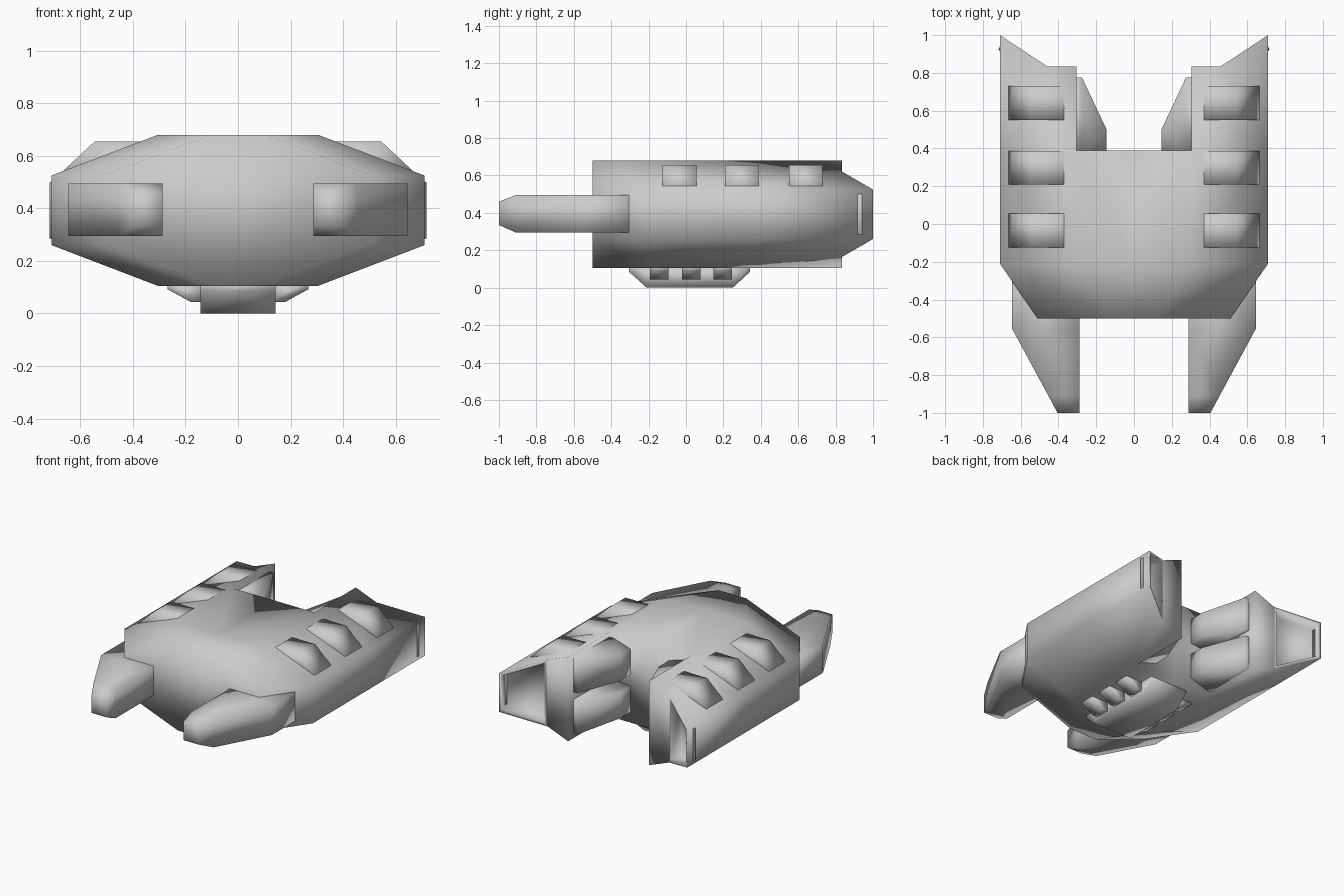
import bpy, bmesh

if "Cube" in bpy.data.objects:
    bpy.data.objects.remove(bpy.data.objects["Cube"])


def make(name, verts, faces, recess=None):
    """Build the +x half of a part, smooth it and mirror it across x = 0."""
    bm = bmesh.new()
    vs = [bm.verts.new(v) for v in verts]
    fs = [bm.faces.new([vs[i] for i in f]) for f in faces]
    bmesh.ops.recalc_face_normals(bm, faces=bm.faces)
    if recess is not None:
        bmesh.ops.inset_region(bm, faces=[fs[recess]], thickness=0.03)
        bmesh.ops.inset_region(bm, faces=[fs[recess]], thickness=0.015, depth=-0.07)
    for f in bm.faces:
        f.smooth = True
    me = bpy.data.meshes.new(name)
    bm.to_mesh(me)
    bm.free()
    ob = bpy.data.objects.new(name, me)
    bpy.context.collection.objects.link(ob)
    mod = ob.modifiers.new("mirror", "MIRROR")
    mod.use_clip = True
    mod.merge_threshold = 0.0005
    return ob


def loft(name, rings):
    """Closed solid through rings with equal point counts."""
    n = len(rings[0])
    verts = [p for r in rings for p in r]
    faces = [list(range(n)), list(range(len(verts) - n, len(verts)))]
    for k in range(len(rings) - 1):
        for i in range(n):
            j = (i + 1) % n
            faces.append([k * n + i, k * n + j, (k + 1) * n + j, (k + 1) * n + i])
    return make(name, verts, faces)


def box_y(y, x0, x1, z0, z1):
    return [(x0, y, z0), (x1, y, z0), (x1, y, z1), (x0, y, z1)]


def extrude_y(name, profile, y0, y1):
    return loft(name, [[(x, y, z) for x, z in profile] for y in (y0, y1)])


# Hull: octagonal body with a rear notch and slanted, recessed rear ends
T, U, L, B = 0.68, 0.525, 0.26, 0.105
verts = []
for y, a, b in ((-0.5, 0.105, 0.51), (-0.21, 0.305, 0.71), (0.39, 0.305, 0.71)):
    verts += [(0, y, T), (a, y, T), (b, y, U), (b, y, L), (a, y, B), (0, y, B)]
verts += [(0.305, 0.835, T), (0.46, 0.835, 0.62), (0.71, 1, U),
          (0.71, 1, L), (0.46, 0.835, 0.165), (0.305, 0.835, B)]
faces = [[20, 21, 22, 19],                      # slanted rear end (recessed)
         [18, 19, 22, 23],                      # flat rear strip
         [18, 23, 16, 13],                      # notch side wall
         [12, 13, 16, 17],                      # notch back wall
         [13, 14, 20, 19, 18], [14, 15, 21, 20], [15, 16, 23, 22, 21],
         [0, 1, 2, 3, 4, 5]]                    # front
for k in (0, 6):
    faces += [[k + i, k + i + 1, k + i + 7, k + i + 6] for i in range(5)]
make("hull", verts, faces, recess=0)

# Front prongs
loft("front_prong", [box_y(-1.0, 0.288, 0.405, 0.335, 0.46),
                     box_y(-0.91, 0.288, 0.453, 0.295, 0.495),
                     box_y(-0.555, 0.288, 0.645, 0.295, 0.495),
                     box_y(-0.25, 0.288, 0.645, 0.295, 0.495)])

# Stacked thruster blocks on the notch walls
for label, s in (("upper", 1), ("lower", -1)):
    rings = []
    for x, y1, za, zb in ((0.145, 0.5, 0.04, 0.215), (0.275, 0.775, 0.025, 0.255),
                          (0.33, 0.775, 0.025, 0.255)):
        lo, hi = 0.3925 + s * za, 0.3925 + s * zb
        rings.append([(x, 0.36, lo), (x, y1, lo), (x, y1, hi), (x, 0.36, hi)])
    loft(label + "_thruster", rings)

# Hoods along the top shoulders
hood = [(0.3, 0.6), (0.37, 0.655), (0.545, 0.655), (0.665, 0.543), (0.6, 0.5)]
for i, (y0, y1) in enumerate(((-0.125, 0.055), (0.208, 0.387), (0.55, 0.73))):
    extrude_y(f"top_hood_{i + 1}", hood, y0, y1)

# Belly keel
loft("keel", [[(0, y, z0), (0.143, y, z0), (0.143, y, 0.12), (0, y, 0.12)]
              for y, z0 in ((-0.305, 0.085), (-0.21, 0), (0.25, 0), (0.342, 0.085))]
     ).data.update()

# Small hoods beside the keel
vent = [(0.12, 0.12), (0.12, 0.043), (0.178, 0.043), (0.268, 0.092), (0.268, 0.12)]
for i, y in enumerate((-0.143, 0.028, 0.196)):
    extrude_y(f"belly_vent_{i + 1}", vent, y - 0.05, y + 0.05)

# Drop the keel's inner centre face so both halves join as one skin
me = bpy.data.objects["keel"].data
bm = bmesh.new()
bm.from_mesh(me)
inner = [f for f in bm.faces if all(abs(v.co.x) < 1e-5 for v in f.verts)]
bmesh.ops.delete(bm, geom=inner, context="FACES_ONLY")
bm.to_mesh(me)
bm.free()
